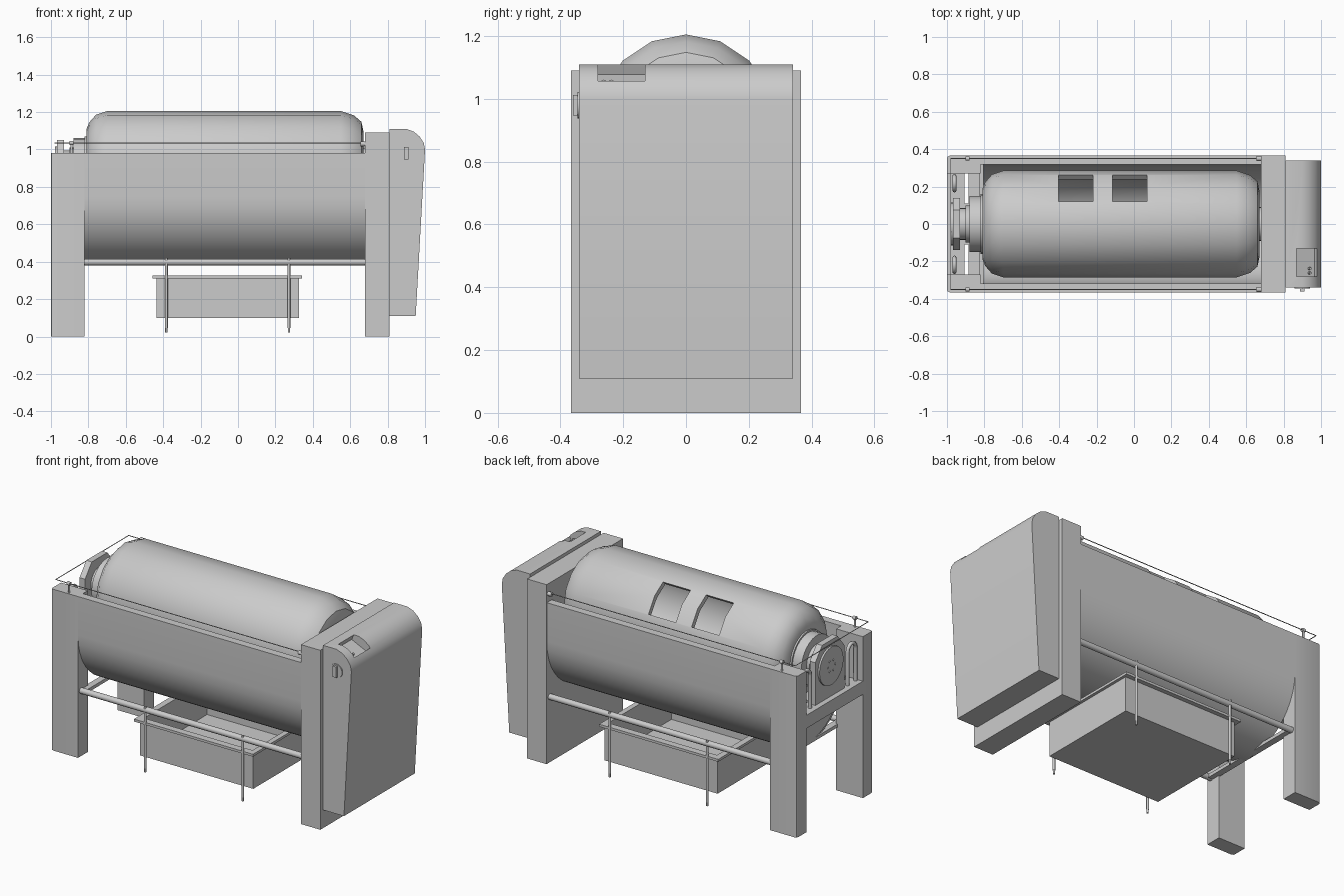
import bpy, bmesh, math
from mathutils import Vector, Matrix

if "Cube" in bpy.data.objects:
    bpy.data.objects.remove(bpy.data.objects["Cube"])


def make(name, bm):
    bmesh.ops.recalc_face_normals(bm, faces=bm.faces)
    me = bpy.data.meshes.new(name)
    bm.to_mesh(me)
    bm.free()
    ob = bpy.data.objects.new(name, me)
    bpy.context.collection.objects.link(ob)
    return ob


def smooth(ob, deg=32):
    bpy.ops.object.select_all(action='DESELECT')
    ob.select_set(True)
    bpy.context.view_layer.objects.active = ob
    bpy.ops.object.shade_smooth_by_angle(angle=math.radians(deg))
    return ob


def box(name, x, y, z):
    bm = bmesh.new()
    bmesh.ops.create_cube(bm, size=1)
    for v in bm.verts:
        for i, (a, b) in enumerate((x, y, z)):
            v.co[i] = (a + b) / 2 + v.co[i] * (b - a)
    return make(name, bm)


def prism(name, pts, axis, a, b):
    """Extrude an outline along x (points are y,z), y (x,z) or z (x,y)."""
    def place(p, t):
        c = list(p)
        c.insert('xyz'.index(axis), t)
        return c
    bm = bmesh.new()
    f = bm.faces.new([bm.verts.new(place(p, a)) for p in pts])
    r = bmesh.ops.extrude_face_region(bm, geom=[f])
    for v in r['geom']:
        if isinstance(v, bmesh.types.BMVert):
            v.co['xyz'.index(axis)] = b
    return make(name, bm)


def lathe(name, prof, cz, n=16, closed=False):
    """Revolve (x, radius) points about the drum axis."""
    bm = bmesh.new()
    rings = [[bm.verts.new((x, r * math.sin(2 * math.pi * k / n), cz + r * math.cos(2 * math.pi * k / n)))
              for k in range(n)] for x, r in prof]
    pairs = list(zip(rings, rings[1:])) + ([(rings[-1], rings[0])] if closed else [])
    for p, q in pairs:
        for k in range(n):
            bm.faces.new((p[k], p[(k + 1) % n], q[(k + 1) % n], q[k]))
    if not closed:
        bm.faces.new(rings[0])
        bm.faces.new(rings[-1])
    return smooth(make(name, bm))


def rod(name, pts, r, n=8):
    cu = bpy.data.curves.new(name, 'CURVE')
    cu.dimensions = '3D'
    cu.bevel_depth = r
    cu.bevel_resolution = n // 4
    cu.use_fill_caps = True
    sp = cu.splines.new('POLY')
    sp.points.add(len(pts) - 1)
    for p, c in zip(sp.points, pts):
        p.co = (*c, 1)
    ob = bpy.data.objects.new(name, cu)
    bpy.context.collection.objects.link(ob)
    return ob


def cut(ob, cutter):
    m = ob.modifiers.new('cut', 'BOOLEAN')
    m.operation, m.object, m.solver = 'DIFFERENCE', cutter, 'EXACT'
    bpy.ops.object.select_all(action='DESELECT')
    bpy.context.view_layer.objects.active = ob
    ob.select_set(True)
    bpy.ops.object.modifier_apply(modifier=m.name)
    bpy.data.objects.remove(cutter)


def u_arc(ry, rz, cz, n=20):
    return [(-ry * math.cos(math.pi * k / n), cz - rz * math.sin(math.pi * k / n)) for k in range(n + 1)]


AX = 0.92  # drum axis height

# hollow drum with two square openings
drum = lathe('drum', [(-.81, .15), (-.81, .19), (-.795, .225), (-.76, .265), (-.70, .285), (.55, .285),
                      (.62, .262), (.66, .228), (.67, .18), (.67, .05), (.64, .05), (.64, .19), (.61, .23),
                      (.55, .255), (-.70, .255), (-.76, .225), (-.78, .18), (-.78, .15)], AX, closed=True)
for x0 in (-.405, -.115):
    c = box('cutter', (x0, x0 + .185), (-.10, .10), (.17, .40))
    c.data.transform(Matrix.Translation((0, 0, AX)) @ Matrix.Rotation(math.radians(-46), 4, 'X'))
    cut(drum, c)

# drum neck and shafts
lathe('drum_neck', [(-.88, .10), (-.88, .15), (-.82, .15), (-.82, .16), (-.79, .16)], AX - .01, 24)
lathe('drum_shaft', [(-.94, .085), (-.90, .085), (-.90, .10), (-.87, .10)], AX - .01, 24)
lathe('drive_shaft', [(.63, .09), (.70, .09)], AX, 24)

# bearing block with bolted cover
prism('bearing_block', [(-.14, .71), (.14, .71), (.14, .97), (.075, 1.05), (-.075, 1.05), (-.14, .97)],
      'x', -.967, -.93)
lathe('bearing_cover', [(-.978, .115), (-.96, .115)], .90, 24)
for k in range(6):
    t = math.pi * k / 3
    y, z = .035 * math.cos(t), .90 + .035 * math.sin(t)
    rod('cover_bolt', [(-.982, y, z), (-.97, y, z)], .006)

# trough with rounded bottom and thick lip
outer = [(-.365, .98)] + u_arc(.365, .365, .745) + [(.365, .98)]
inner = [(-.318, .98)] + u_arc(.318, .335, .745) + [(.318, .98)]
smooth(prism('trough', outer + inner[::-1], 'x', -.82, .68))
prism('trough_end_wall', u_arc(.33, .345, .745), 'x', -.83, -.805)
box('trough_foot_bar', (-.83, -.79), (-.33, .33), (.385, .405))

# left legs, cross table and lifting hooks
for s in (-1, 1):
    pts = [(-1, .27), (-.82, .27), (-.82, .365), (-.985, .365), (-.996, .361), (-1, .35)]
    smooth(prism('left_leg', [(x, s * y) for x, y in pts], 'z', 0, .98))
    hook = [(-.96, s * .18, .70)]
    hook += [(-.96, s * (.218 - .038 * math.cos(math.pi * k / 8)), .91 + .04 * math.sin(math.pi * k / 8))
             for k in range(9)]
    rod('lifting_hook', hook + [(-.96, s * .256, .70)], .011)
box('cross_table_outer', (-1, -.905), (-.275, .275), (.63, .71))
box('cross_table_inner', (-.885, -.82), (-.275, .275), (.63, .71))
box('cross_table_middle', (-.91, -.88), (-.11, .11), (.63, .71))

# right stand
box('right_stand', (.68, .81), (-.367, .367), (0, 1.09))

# drive housing with recessed control panel
housing = prism('drive_housing', [(.81, .11), (.95, .11), (1, 1.0), (.993, 1.035), (.97, 1.07), (.94, 1.095),
                                  (.90, 1.11), (.81, 1.11)], 'y', -.34, .34)
smooth(housing)
c = box('cutter', (-.06, .06), (-.28, -.13), (-.025, .08))
c.data.transform(Matrix.Translation((.92, 0, 1.075)) @ Matrix.Rotation(math.radians(25), 4, 'Y'))
cut(housing, c)
for y in (-.262, -.238):
    rod('panel_button', [(.93, y, 1.03), (.943, y, 1.058)], .007)

# isolator switch
rod('switch_dial', [(.90, -.335, .98), (.90, -.346, .98)], .042, 24)
box('switch_lever', (.888, .912), (-.36, -.34), (.947, 1.013))

# safety wire with its posts and lugs
rod('safety_wire', [(.67, -.35, 1.035), (-.98, -.35, 1.035), (-.98, .35, 1.035), (.67, .35, 1.035)], .0025, 4)
for s in (-1, 1):
    y = s * .35
    rod('wire_post', [(-.89, y, .97), (-.89, y, 1.03)], .006)
    rod('wire_eye', [(-.90, y, 1.035), (-.88, y, 1.035)], .011)
    rod('wire_lug', [(.655, y, 1.03), (.69, y, 1.03)], .013)
    # support rail under the trough
    rod('support_rail', [(-.83, s * .335, .398), (.69, s * .335, .398)], .018, 12)
    # hanging tray posts
    for x in (-.383, .272):
        rod('tray_post', [(x, s * .343, .045), (x, s * .343, .42)], .008)
        rod('tray_foot', [(x, s * .343, .022), (x, s * .343, .05)], .006)

# open drip tray with flanged rim
tray = box('drip_tray', (-.435, .325), (-.318, .318), (.10, .32))
cut(tray, box('cutter', (-.42, .31), (-.303, .303), (.115, .40)))
rim = box('tray_rim', (-.458, .342), (-.345, .345), (.31, .325))
cut(rim, box('cutter', (-.42, .31), (-.303, .303), (.2, .4)))
